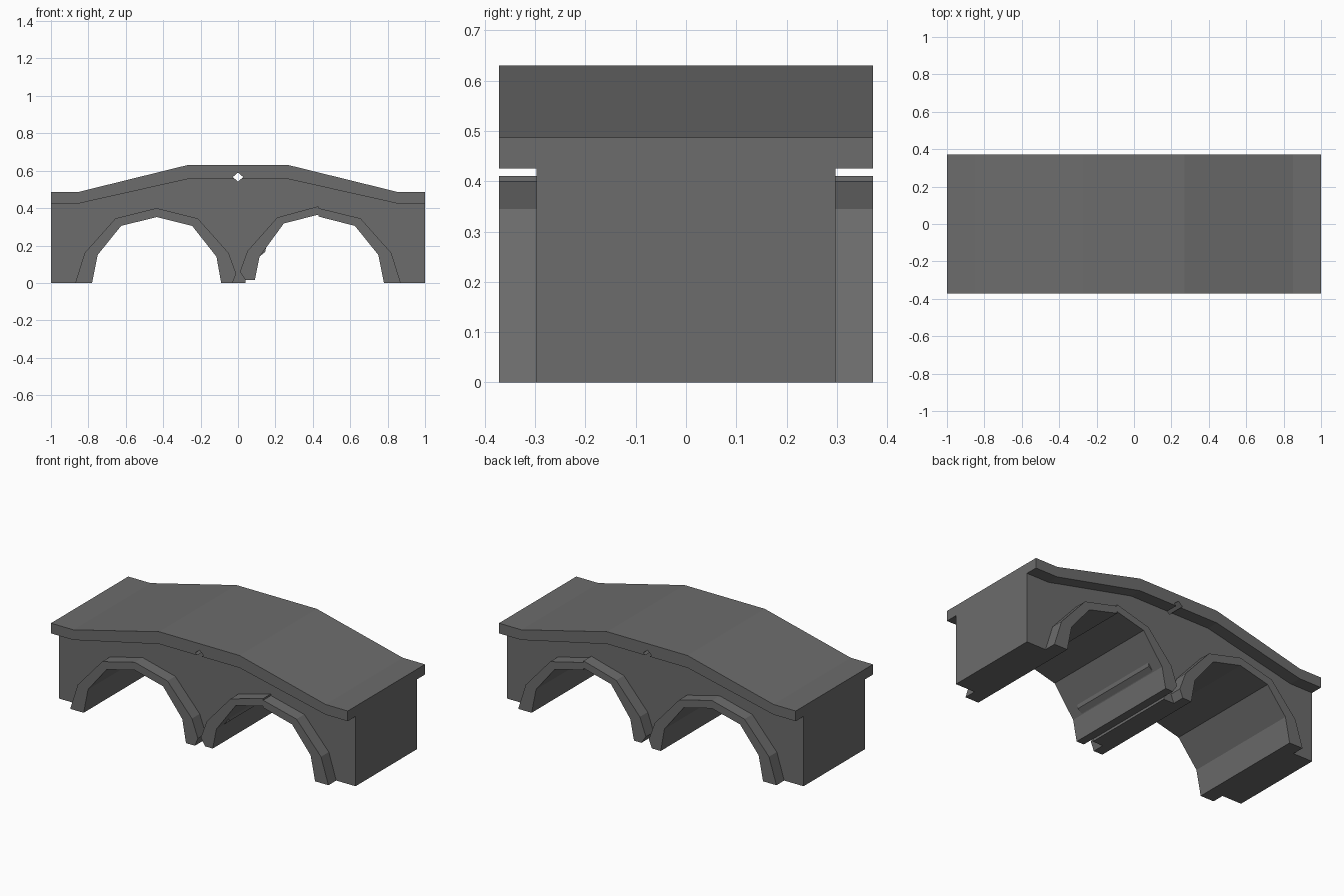
import bpy
import bmesh

if "Cube" in bpy.data.objects:
    bpy.data.objects.remove(bpy.data.objects["Cube"], do_unlink=True)

stone = bpy.data.materials.new("grey_stone")
stone.use_nodes = True
GREY = (0.15, 0.15, 0.15, 1)
stone.diffuse_color = GREY
stone.node_tree.nodes["Principled BSDF"].inputs["Base Color"].default_value = GREY

WIDE, NARROW = 0.372, 0.297


def prism(name, profile, half_depth):
    """Extrude an x-z outline evenly to both sides along y."""
    bm = bmesh.new()
    face = bm.faces.new([bm.verts.new((x, -half_depth, z)) for x, z in profile])
    ext = bmesh.ops.extrude_face_region(bm, geom=[face])
    moved = [v for v in ext["geom"] if isinstance(v, bmesh.types.BMVert)]
    bmesh.ops.translate(bm, verts=moved, vec=(0, 2 * half_depth, 0))
    bmesh.ops.recalc_face_normals(bm, faces=bm.faces)
    mesh = bpy.data.meshes.new(name)
    bm.to_mesh(mesh)
    bm.free()
    mesh.materials.append(stone)
    obj = bpy.data.objects.new(name, mesh)
    bpy.context.collection.objects.link(obj)
    return obj


def mirrored(points):
    return points + [(-x, z) for x, z in reversed(points)]


# Arch outlines, each listed from left to right
left_outer = [(-.87, 0), (-.82, .16), (-.655, .345), (-.435, .4),
              (-.215, .345), (-.05, .16), (-.01, .05), (-.03, 0)]
left_inner = [(-.78, 0), (-.75, .15), (-.625, .305), (-.435, .352),
              (-.245, .305), (-.115, .14), (-.09, 0)]
right_outer = [(.04, .015), (.01, .06), (.05, .17), (.21, .35), (.43, .41),
               (.43, .4), (.655, .345), (.82, .16), (.87, 0)]
right_inner = [(.09, .015), (.115, .14), (.245, .318), (.43, .365),
               (.43, .355), (.625, .305), (.75, .15), (.78, 0)]

# Arch linings, standing proud of the walls
prism("left_arch", left_outer + left_inner[::-1], WIDE)
prism("right_arch", right_outer + right_inner[::-1], WIDE)

# Wall block, with a thin ledge showing inside one arch
ledge = [(.145, .165), (.15, .19)]
underside = left_outer + [(.04, 0)] + right_outer[:2] + ledge + right_outer[2:]
deck_bottom = mirrored([(-1, .425), (-.85, .425), (-.27, .555)])
walls = prism("walls", [(-1, 0)] + underside + [(1, 0)] + deck_bottom[::-1], NARROW)

# Road deck
deck_top = mirrored([(-1, .487), (-.85, .487), (-.27, .63)])
deck = prism("deck", deck_bottom + deck_top[::-1], WIDE)

# Diamond drain hole through walls and deck
cutter = prism("hole_cutter", [(-.028, .566), (0, .542), (.028, .566), (0, .59)], 1)
cutter.hide_render = True
for part in (walls, deck):
    cut = part.modifiers.new("drain_hole", "BOOLEAN")
    cut.operation = "DIFFERENCE"
    cut.solver = "EXACT"
    cut.object = cutter
    bpy.context.view_layer.objects.active = part
    bpy.ops.object.modifier_apply(modifier=cut.name)
bpy.data.objects.remove(cutter, do_unlink=True)
